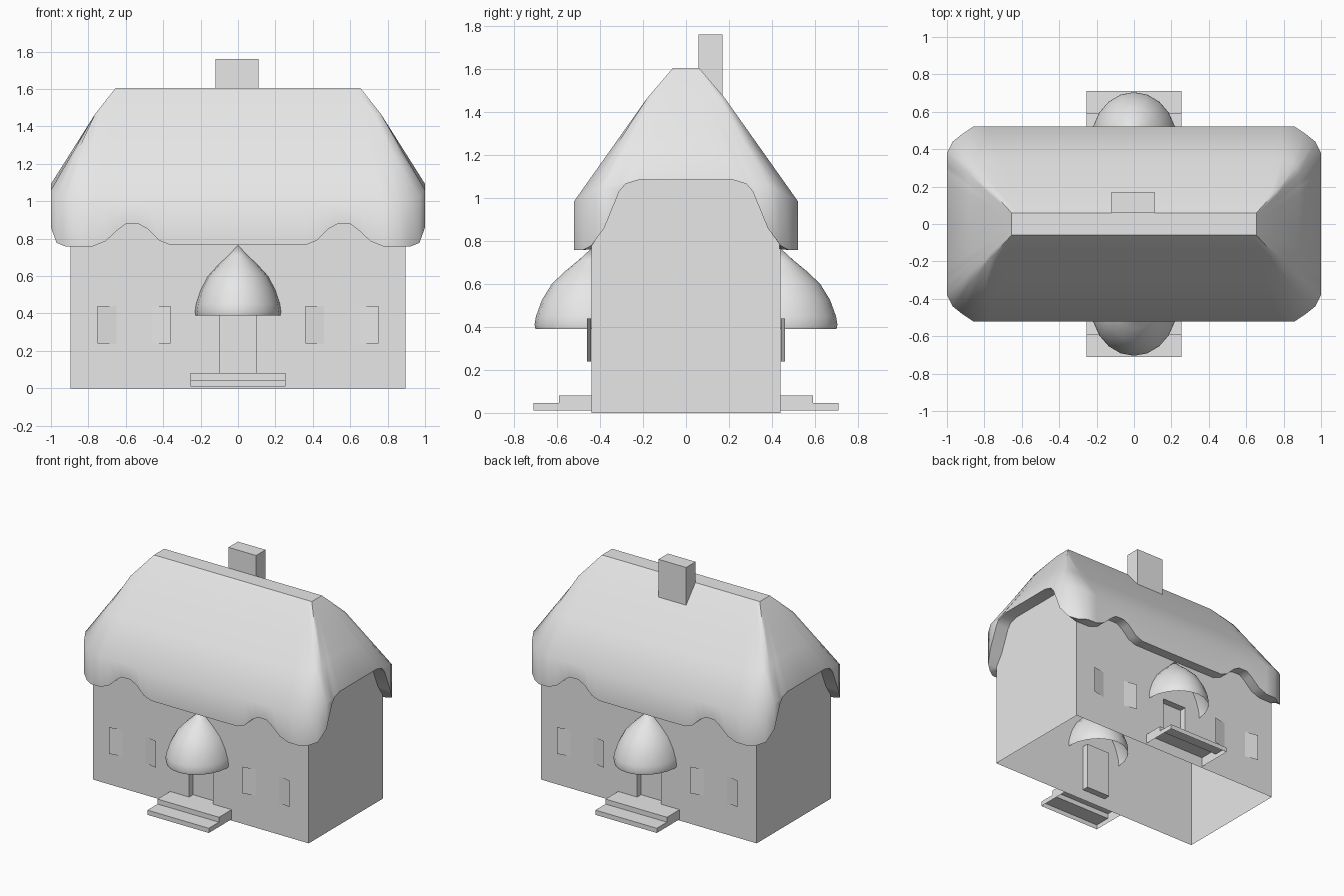
import bpy, bmesh, math
from mathutils import Vector

cube = bpy.data.objects.get("Cube")
if cube:
    bpy.data.objects.remove(cube)

grey = bpy.data.materials.new("plain_grey")
grey.use_nodes = True
grey.diffuse_color = (0.8, 0.8, 0.8, 1)
grey.node_tree.nodes["Principled BSDF"].inputs["Base Color"].default_value = (0.8, 0.8, 0.8, 1)


def finish(bm, name, smooth=None, normals=True):
    if normals:
        bmesh.ops.recalc_face_normals(bm, faces=bm.faces)
    mesh = bpy.data.meshes.new(name)
    bm.to_mesh(mesh)
    bm.free()
    mesh.materials.append(grey)
    obj = bpy.data.objects.new(name, mesh)
    bpy.context.collection.objects.link(obj)
    if smooth:
        bpy.ops.object.select_all(action='DESELECT')
        obj.select_set(True)
        bpy.context.view_layer.objects.active = obj
        bpy.ops.object.shade_smooth_by_angle(angle=math.radians(smooth))
    return obj


def prism(bm, profile, x0, x1):
    """Extrude a (y, z) profile along x."""
    a = [bm.verts.new((x0, y, z)) for y, z in profile]
    b = [bm.verts.new((x1, y, z)) for y, z in profile]
    n = len(a)
    for i in range(n):
        j = (i + 1) % n
        bm.faces.new((a[i], a[j], b[j], b[i]))
    bm.faces.new(a)
    bm.faces.new(b[::-1])


def drop_bottom(bm, level):
    low = [f for f in bm.faces if all(v.co.z < level for v in f.verts)]
    bmesh.ops.delete(bm, geom=low, context='FACES')


# House walls: open underneath, with a recessed doorway front and back
bm = bmesh.new()
half = [(0.44, 0), (0.44, 0.96), (0.34, 1.12)]
prism(bm, half + [(-y, z) for y, z in reversed(half)], -0.895, 0.895)
bmesh.ops.recalc_face_normals(bm, faces=bm.faces)
drop_bottom(bm, 0.01)
for co, no in (((-0.1, 0, 0), (1, 0, 0)), ((0.1, 0, 0), (1, 0, 0)),
               ((0, 0, 0.08), (0, 0, 1)), ((0, 0, 0.43), (0, 0, 1))):
    bmesh.ops.bisect_plane(bm, geom=bm.verts[:] + bm.edges[:] + bm.faces[:],
                           plane_co=co, plane_no=no)
for side in (-1, 1):
    door = [f for f in bm.faces if abs(f.normal.y) > 0.9
            and (f.calc_center_median() - Vector((0, side * 0.44, 0.255))).length < 0.03]
    ext = bmesh.ops.extrude_face_region(bm, geom=door)
    moved = [v for v in ext["geom"] if isinstance(v, bmesh.types.BMVert)]
    bmesh.ops.translate(bm, verts=moved, vec=(0, -side * 0.05, 0))
    bmesh.ops.delete(bm, geom=[f for f in door if f.is_valid], context='FACES')
    bm.normal_update()
finish(bm, "house_walls")

# Thatched roof: eave outline (x, y, bottom z) of one quarter, ridge side to end
front = [(0.0, 0.765), (0.18, 0.765), (0.36, 0.766), (0.42, 0.79), (0.48, 0.85), (0.53, 0.878),
         (0.6, 0.878), (0.64, 0.85), (0.71, 0.785), (0.78, 0.758), (0.86, 0.757)]
quarter = [(x, 0.52, z) for x, z in front]
quarter += [(0.92, 0.48, 0.757), (0.97, 0.44, 0.778), (1.0, 0.38, 0.86)]
quarter += [(1.0, y, z) for y, z in ((0.31, 1.03), (0.28, 1.065), (0.22, 1.083), (0, 1.083))]


def column(x, y, z):
    """Points from the wall under the eave up to the ridge."""
    end = min(max((0.52 - y) / 0.14, 0), 1)
    top = max(0.985 + 0.075 * end, z + 0.01)
    tx, ty = min(x / 0.9, 1), min(y / 0.44, 1)
    mid = Vector((0.765 * tx, 0.18 * ty, 1.465))
    ridge = Vector((0.655 * tx, 0.06 * ty, 1.605))
    shoulder = Vector((x, y, top))
    return [Vector((min(x, 0.89), min(y, 0.435), z + 0.005)), Vector((x, y, z)),
            shoulder, shoulder.lerp(mid, 0.5), mid, ridge]


cols = [column(*p) for p in quarter]
flip = lambda c, sx, sy: [Vector((p.x * sx, p.y * sy, p.z)) for p in c]
loop = [flip(c, 1, 1) for c in cols]
loop += [flip(c, 1, -1) for c in cols[-2::-1]]
loop += [flip(c, -1, -1) for c in cols[1:]]
loop += [flip(c, -1, 1) for c in cols[-2:0:-1]]
bm = bmesh.new()
grid = [[bm.verts.new(p) for p in c] for c in loop]
for a, b in zip(grid, grid[1:] + grid[:1]):
    for k in range(len(a) - 1):
        bm.faces.new((a[k], a[k + 1], b[k + 1], b[k]))
bm.faces.new([c[-1] for c in grid])
bmesh.ops.remove_doubles(bm, verts=bm.verts, dist=0.0005)
finish(bm, "thatched_roof", 42)

# Chimney
bm = bmesh.new()
prism(bm, [(0.058, 1.35), (0.17, 1.35), (0.17, 1.76), (0.058, 1.76)], -0.12, 0.11)
finish(bm, "chimney")

# Domed porch canopies and steps, front and back
dome = [(0.05, 0.712), (0.105, 0.66), (0.16, 0.6), (0.2, 0.525), (0.224, 0.45), (0.23, 0.41), (0.226, 0.39)]
for side, label in ((-1, "front"), (1, "back")):
    bm = bmesh.new()
    apex = bm.verts.new((0, side * 0.44, 0.765))
    count = 20
    rings = [[bm.verts.new((r * math.cos(i * math.tau / count),
                            side * 0.44 + 1.15 * r * math.sin(i * math.tau / count), z))
              for i in range(count)] for r, z in dome]
    for i in range(count):
        j = (i + 1) % count
        bm.faces.new((apex, rings[0][i], rings[0][j]))
        for a, b in zip(rings, rings[1:]):
            bm.faces.new((a[i], b[i], b[j], a[j]))
    finish(bm, label + "_canopy", 50)

    bm = bmesh.new()
    steps = [(0.44, 0.01), (0.71, 0.01), (0.71, 0.045), (0.59, 0.045), (0.59, 0.082), (0.44, 0.082)]
    prism(bm, [(side * y, z) for y, z in steps], -0.255, 0.255)
    bmesh.ops.recalc_face_normals(bm, faces=bm.faces)
    drop_bottom(bm, 0.02)
    finish(bm, label + "_steps")

    # Shutters standing ajar, outer edge away from the wall
    bm = bmesh.new()
    for edge, hinge in ((0.75, 0.65), (0.36, 0.46)):
        for sx in (-1, 1):
            face = bm.faces.new([bm.verts.new((sx * x, side * y, z)) for x, y, z in (
                (edge, 0.46, 0.24), (hinge, 0.441, 0.24), (hinge, 0.441, 0.44), (edge, 0.46, 0.44))])
            face.normal_update()
            if face.normal.y * side < 0:
                face.normal_flip()
    finish(bm, label + "_shutters", normals=False)
